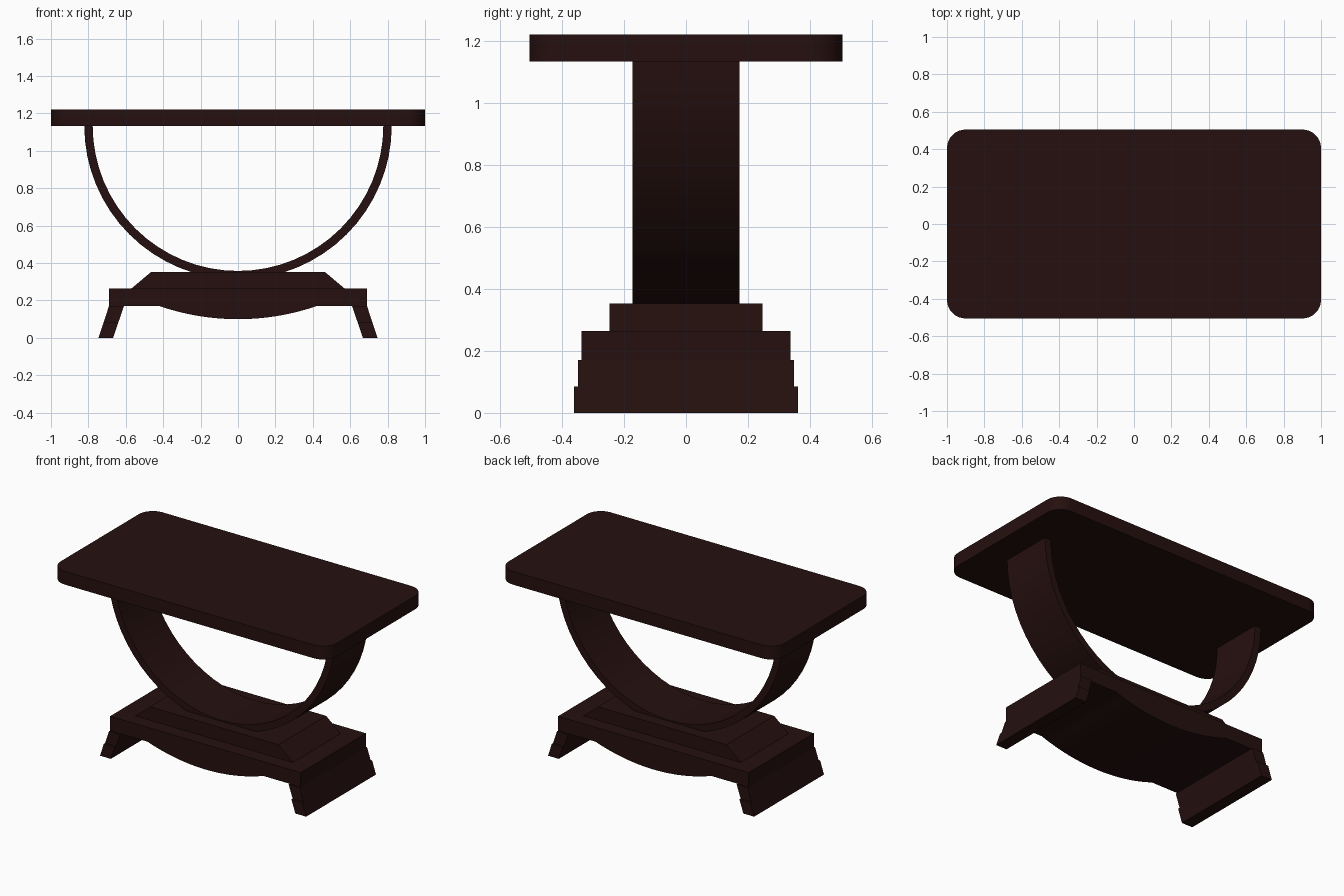
import bpy, bmesh, math

if "Cube" in bpy.data.objects:
    bpy.data.objects.remove(bpy.data.objects["Cube"])

wood = bpy.data.materials.new("dark_brown_wood")
wood.diffuse_color = (0.018, 0.005, 0.0045, 1)
wood.use_nodes = True
wood.node_tree.nodes["Principled BSDF"].inputs["Base Color"].default_value = wood.diffuse_color


def add_prism(name, pts, lo, hi, axis="y", smooth=False):
    """Extrude a closed 2D profile: (x, z) along y, or (x, y) along z."""
    place = (lambda p, d: (p[0], d, p[1])) if axis == "y" else (lambda p, d: (p[0], p[1], d))
    bm = bmesh.new()
    face = bm.faces.new([bm.verts.new(place(p, lo)) for p in pts])
    ext = bmesh.ops.extrude_face_region(bm, geom=[face])["geom"]
    move = (0, hi - lo, 0) if axis == "y" else (0, 0, hi - lo)
    bmesh.ops.translate(bm, vec=move, verts=[v for v in ext if isinstance(v, bmesh.types.BMVert)])
    bmesh.ops.recalc_face_normals(bm, faces=bm.faces)
    me = bpy.data.meshes.new(name)
    bm.to_mesh(me)
    bm.free()
    me.materials.append(wood)
    ob = bpy.data.objects.new(name, me)
    bpy.context.collection.objects.link(ob)
    if smooth:
        me.shade_smooth()
        me.set_sharp_from_angle(angle=math.radians(30))
    return ob


def arc(cx, cy, r, a0, a1, n):
    return [(cx + r * math.cos(math.radians(a0 + (a1 - a0) * i / n)),
             cy + r * math.sin(math.radians(a0 + (a1 - a0) * i / n))) for i in range(n + 1)]


# table top with rounded corners
R = 0.1
top = []
for k, (sx, sy) in enumerate([(1, 1), (-1, 1), (-1, -1), (1, -1)]):
    top += arc(sx * (1 - R), sy * (0.505 - R), R, k * 90, k * 90 + 90, 8)
add_prism("table_top", top, 1.133, 1.22, "z", True)

# U-shaped bent support
Z = 1.135
add_prism("curved_support", arc(0, Z, 0.822, 180, 360, 32) + arc(0, Z, 0.777, 360, 180, 32),
          -0.172, 0.172, "y", True)

# raised block with sloped ends
add_prism("base_block", [(-0.57, 0.264), (0.57, 0.264), (0.465, 0.352), (-0.465, 0.352)],
          -0.247, 0.247)

# base plate with bowed belly in one profile
w, d = 0.42, 0.07
r = (w * w + d * d) / (2 * d)
a = math.degrees(math.asin(w / r))
belly = arc(0, 0.10 + r, r, 270 - a, 270 + a, 16)
add_prism("base_plate", [(-0.69, 0.264), (-0.69, 0.17)] + belly + [(0.69, 0.17), (0.69, 0.264)],
          -0.337, 0.337, "y", True)

# splayed feet, stepped wider in the lower half
for side, s in (("left", -1), ("right", 1)):
    add_prism(side + "_foot_upper",
              [(s * 0.61, 0.17), (s * 0.69, 0.17), (s * 0.718, 0.085), (s * 0.639, 0.085)],
              -0.348, 0.348)
    add_prism(side + "_foot_lower",
              [(s * 0.639, 0.085), (s * 0.718, 0.085), (s * 0.746, 0), (s * 0.668, 0)],
              -0.361, 0.361)
